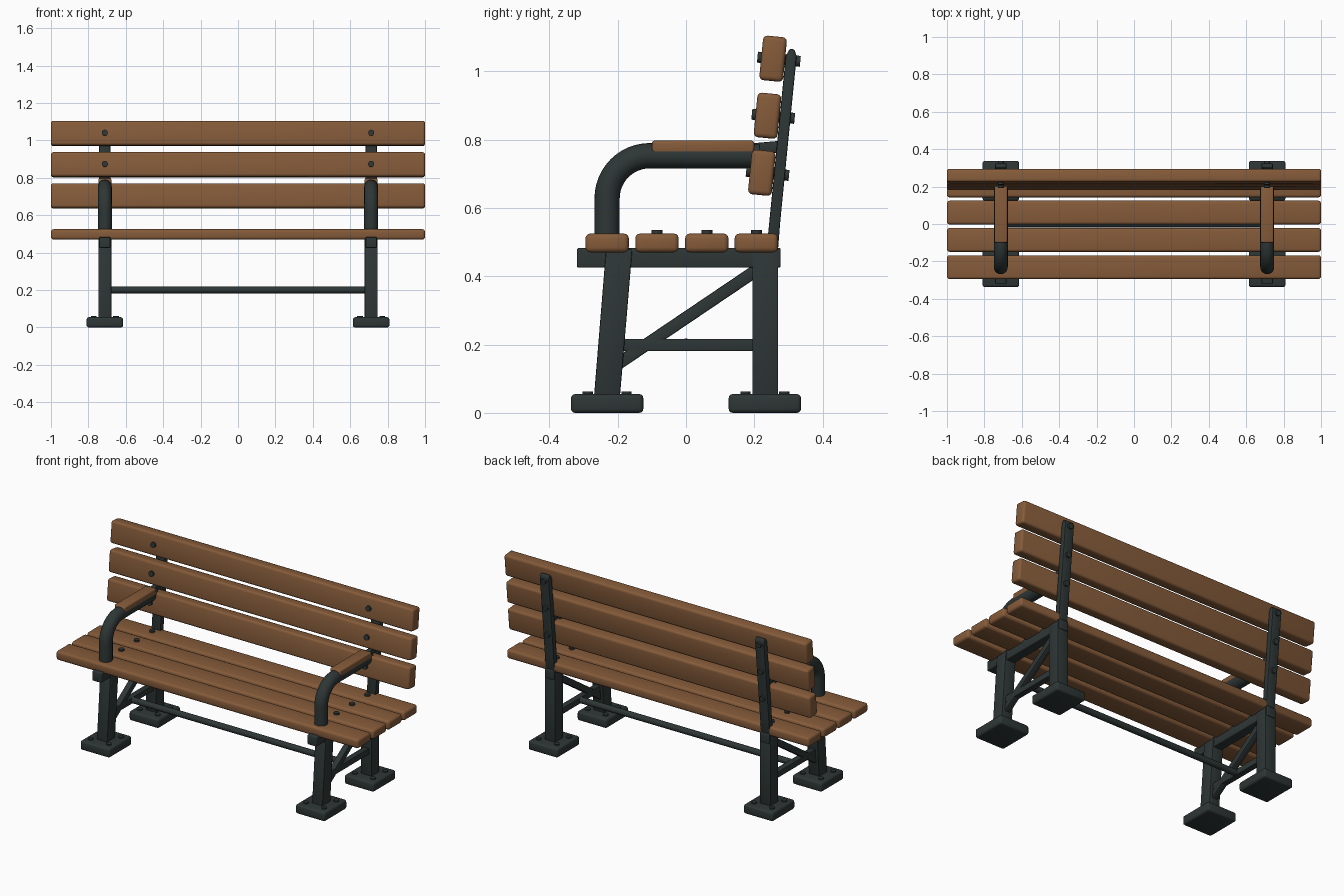
import bpy, bmesh, math
from mathutils import Vector, Matrix

if "Cube" in bpy.data.objects:
    bpy.data.objects.remove(bpy.data.objects["Cube"])

def material(name, rgb):
    m = bpy.data.materials.new(name)
    m.diffuse_color = (*rgb, 1)
    m.use_nodes = True
    m.node_tree.nodes["Principled BSDF"].inputs["Base Color"].default_value = m.diffuse_color
    return m

WOOD = material("brown wood", (0.235, 0.105, 0.042))
IRON = material("dark iron", (0.027, 0.037, 0.036))
TILT = math.atan(0.0985)      # lean of the backrest
SIDE = 0.712                  # x of the two side frames

def finish(bm, name, mat, bevel=0.0, segments=3):
    if bevel:
        bmesh.ops.bevel(bm, geom=bm.edges[:], offset=bevel, segments=segments,
                        profile=0.5, affect='EDGES')
    bmesh.ops.recalc_face_normals(bm, faces=bm.faces[:])
    me = bpy.data.meshes.new(name)
    bm.to_mesh(me)
    bm.free()
    me.materials.append(mat)
    ob = bpy.data.objects.new(name, me)
    bpy.context.collection.objects.link(ob)
    bpy.ops.object.select_all(action='DESELECT')
    ob.select_set(True)
    bpy.context.view_layer.objects.active = ob
    bpy.ops.object.shade_smooth_by_angle(angle=math.radians(35))
    return ob

def box(name, centre, size, mat, bevel=0.005, tilt=0.0):
    bm = bmesh.new()
    bmesh.ops.create_cube(bm, size=1)
    bmesh.ops.scale(bm, vec=size, verts=bm.verts)
    finish_ob = finish(bm, name, mat, bevel)
    finish_ob.data.transform(Matrix.Translation(centre) @ Matrix.Rotation(-tilt, 4, 'X'))
    return finish_ob

def rod(name, a, b, r, mat, sides=16, bevel=0.0):
    a, b = Vector(a), Vector(b)
    bm = bmesh.new()
    bmesh.ops.create_cone(bm, cap_ends=True, segments=sides, radius1=r, radius2=r,
                          depth=(b - a).length)
    ob = finish(bm, name, mat)
    rot = (b - a).to_track_quat('Z', 'Y').to_matrix().to_4x4()
    ob.data.transform(Matrix.Translation((a + b) / 2) @ rot)
    return ob

def prism(name, x, width, profile, mat, bevel=0.004):
    # side outline (y, z) extruded along x
    bm = bmesh.new()
    f = bm.faces.new([bm.verts.new((x - width / 2, y, z)) for y, z in profile])
    ext = bmesh.ops.extrude_face_region(bm, geom=[f])
    bmesh.ops.translate(bm, vec=(width, 0, 0),
                        verts=[v for v in ext['geom'] if isinstance(v, bmesh.types.BMVert)])
    return finish(bm, name, mat, bevel, 2)

def tube(name, path, r, mat, sides=20):
    # round tube swept along a path lying in a y-z plane
    bm = bmesh.new()
    rings = []
    for i, p in enumerate(path):
        t = (path[min(i + 1, len(path) - 1)] - path[max(i - 1, 0)]).normalized()
        n = Vector((1, 0, 0)).cross(t)
        rings.append([bm.verts.new(p + r * (math.cos(a) * Vector((1, 0, 0)) + math.sin(a) * n))
                      for a in (2 * math.pi * k / sides for k in range(sides))])
    for r0, r1 in zip(rings, rings[1:]):
        for k in range(sides):
            j = (k + 1) % sides
            bm.faces.new((r0[k], r0[j], r1[j], r1[k]))
    bm.faces.new(rings[0])
    bm.faces.new(rings[-1])
    return finish(bm, name, mat)

# Seat slats
for y in (-0.231, -0.085, 0.061, 0.206):
    box("seat_slat", (0, y, 0.4975), (2, 0.127, 0.055), WOOD, 0.014)

# Backrest slats
BACK = [(0.222, 0.703), (0.2385, 0.87), (0.255, 1.037)]
for y, z in BACK:
    box("back_slat", (0, y, z), (2, 0.07, 0.131), WOOD, 0.013, TILT)

# Cross bar between the frames
rod("cross_bar", (-SIDE, 0, 0.2), (SIDE, 0, 0.2), 0.018, IRON)

for x in (-SIDE, SIDE):
    # Feet with bolts
    for y in (-0.231, 0.231):
        box("foot", (x, y, 0.0275), (0.195, 0.212, 0.055), IRON, 0.012)
        for dx in (-0.06, 0.06):
            for dy in (-0.057, 0.057):
                rod("foot_bolt", (x + dx, y + dy, 0.05), (x + dx, y + dy, 0.062), 0.015, IRON)
    # Legs
    prism("front_leg", x, 0.07, [(-0.27, 0.04), (-0.194, 0.04), (-0.157, 0.48), (-0.234, 0.48)], IRON)
    prism("rear_leg", x, 0.07, [(0.194, 0.04), (0.27, 0.04), (0.27, 0.48), (0.194, 0.48)], IRON)
    # Seat rail and braces
    box("seat_rail", (x, -0.021, 0.454), (0.06, 0.596, 0.058), IRON, 0.005)
    box("low_brace", (x, 0, 0.199), (0.036, 0.4, 0.036), IRON, 0.003)
    prism("diagonal_brace", x, 0.036, [(-0.19, 0.128), (0.21, 0.398), (0.21, 0.442), (-0.19, 0.172)], IRON)
    # Leaning back post
    prism("back_post", x, 0.06, [(0.234, 0.46), (0.268, 0.46), (0.276, 0.56), (0.324, 1.045),
                                 (0.317, 1.064), (0.304, 1.066), (0.292, 1.045)], IRON)
    # Bolts through the backrest
    d = Vector((0, math.cos(TILT), -math.sin(TILT)))
    for y, z in BACK:
        c = Vector((x, y, z))
        rod("back_bolt", c - 0.046 * d, c + 0.08 * d, 0.016, IRON)
    # Bolts in the seat
    for y in (-0.085, 0.061, 0.206):
        rod("seat_bolt", (x, y, 0.5), (x, y, 0.535), 0.016, IRON)
    # Bent arm tube
    R, yc, zc = 0.125, -0.231, 0.753
    path = [Vector((x, yc, 0.47))]
    for i in range(13):
        a = math.pi / 2 * i / 12
        path.append(Vector((x, yc + R * (1 - math.cos(a)), zc - R + R * math.sin(a))))
    path.append(Vector((x, 0.215, zc)))
    tube("arm_tube", path, 0.037, IRON)
    # Link from the arm to the back post, and wooden arm pad
    prism("arm_link", x, 0.03, [(0.18, 0.75), (0.29, 0.765), (0.29, 0.798), (0.18, 0.788)], IRON)
    box("arm_pad", (x, 0.05, 0.778), (0.07, 0.3, 0.038), WOOD, 0.008)
